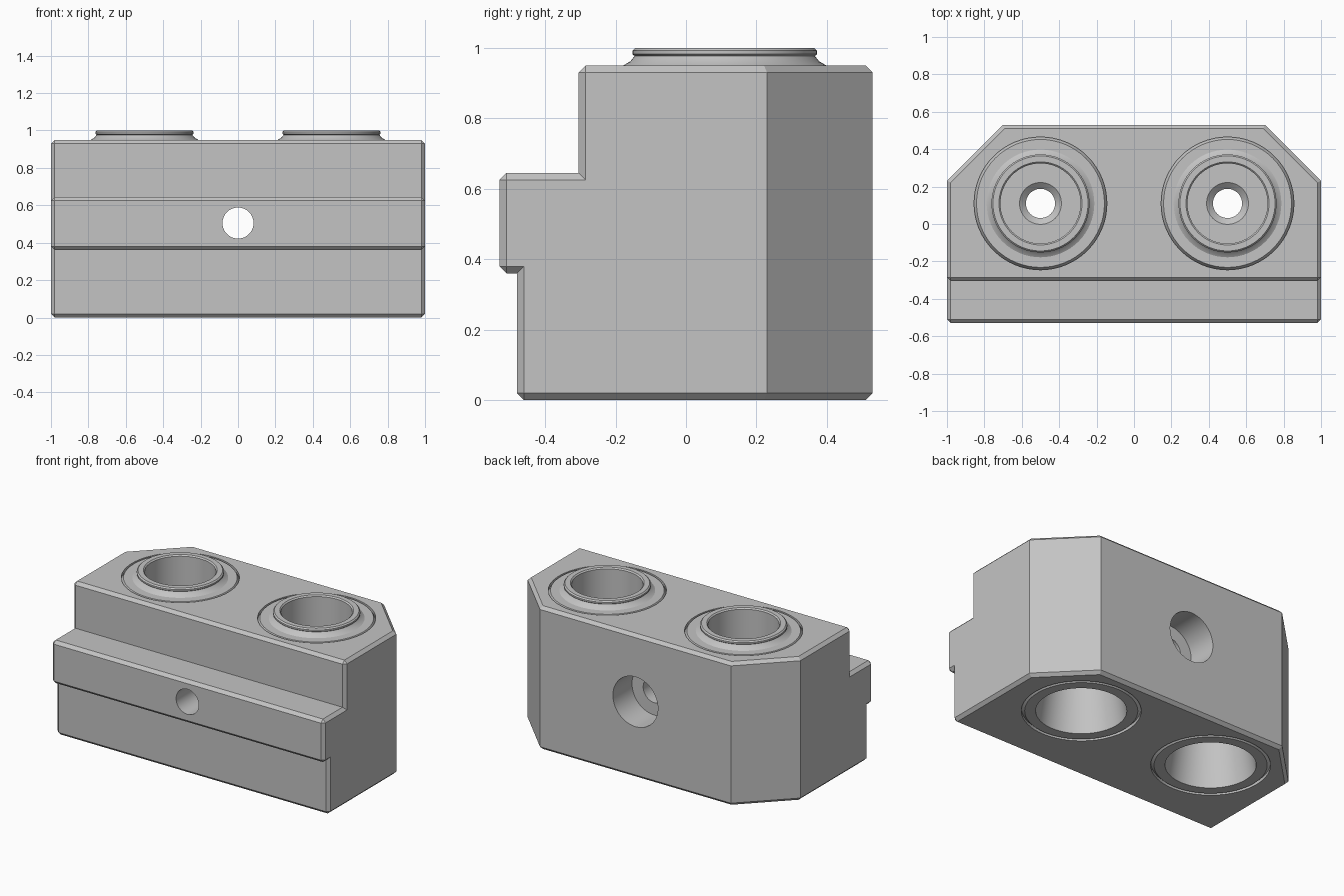
import bpy, bmesh, math
from mathutils import Vector, Matrix

cube = bpy.data.objects.get("Cube")
if cube:
    bpy.data.objects.remove(cube, do_unlink=True)

steel = bpy.data.materials.new("light grey steel")
steel.use_nodes = True
GREY = (0.55, 0.55, 0.55, 1)
steel.diffuse_color = GREY
steel.node_tree.nodes["Principled BSDF"].inputs["Base Color"].default_value = GREY

BORE_X, BORE_Y, SLEEVE_R = 0.5, 0.11, 0.355


def add_object(name, bm):
    bmesh.ops.recalc_face_normals(bm, faces=bm.faces)
    mesh = bpy.data.meshes.new(name)
    bm.to_mesh(mesh)
    bm.free()
    mesh.materials.append(steel)
    obj = bpy.data.objects.new(name, mesh)
    bpy.context.collection.objects.link(obj)
    return obj


def cylinder(name, radius, depth, matrix):
    bm = bmesh.new()
    bmesh.ops.create_cone(bm, cap_ends=True, segments=64, radius1=radius,
                          radius2=radius, depth=depth, matrix=matrix)
    obj = add_object(name, bm)
    obj.hide_render = True
    return obj


def smooth(obj):
    bpy.ops.object.select_all(action="DESELECT")
    obj.select_set(True)
    bpy.context.view_layer.objects.active = obj
    bpy.ops.object.shade_smooth_by_angle(angle=math.radians(25))


# Stepped side profile (y, z), extruded across the width
profile = [(-0.48, 0), (-0.48, 0.36), (-0.53, 0.36), (-0.53, 0.645),
           (-0.305, 0.645), (-0.305, 0.95), (0.53, 0.95), (0.53, 0)]
bm = bmesh.new()
face = bm.faces.new([bm.verts.new((-1, y, z)) for y, z in profile])
ext = bmesh.ops.extrude_face_region(bm, geom=[face])
bmesh.ops.translate(bm, vec=(2, 0, 0),
                    verts=[g for g in ext["geom"] if isinstance(g, bmesh.types.BMVert)])

# Angled back corners
for side in (-1, 1):
    cut = bmesh.ops.bisect_plane(bm, geom=bm.verts[:] + bm.edges[:] + bm.faces[:],
                                 plane_co=(side, 0.23, 0), plane_no=(side, 1, 0),
                                 clear_outer=True)
    rim = [g for g in cut["geom_cut"] if isinstance(g, bmesh.types.BMEdge)]
    bmesh.ops.edgeloop_fill(bm, edges=rim)
bmesh.ops.recalc_face_normals(bm, faces=bm.faces)


def is_chamfered(edge):
    """Outer edges, leaving the upright back corners sharp."""
    a, b = (v.co for v in edge.verts)
    upright_back = abs(a.z - b.z) > 0.5 and a.y > 0.1
    return edge.is_convex and edge.calc_face_angle(0) > 0.1 and not upright_back


bmesh.ops.bevel(bm, geom=[e for e in bm.edges if is_chamfered(e)], offset=0.02,
                offset_type="OFFSET", segments=1, affect="EDGES", clamp_overlap=True)
body = add_object("body_block", bm)

# Holes: two sleeve seats, a cross hole and its counterbore at the back
along_y = Matrix.Rotation(math.pi / 2, 4, "X")
cutters = [cylinder("seat_cutter", SLEEVE_R, 3, Matrix.Translation((s * BORE_X, BORE_Y, 0.5)))
           for s in (-1, 1)]
cutters.append(cylinder("cross_hole_cutter", 0.083, 3,
                        Matrix.Translation((0, 0, 0.505)) @ along_y))
cutters.append(cylinder("counterbore_cutter", 0.165, 0.4,
                        Matrix.Translation((0, 0.53, 0.505)) @ along_y))
for cutter in cutters:
    mod = body.modifiers.new(cutter.name, "BOOLEAN")
    mod.operation, mod.solver, mod.object = "DIFFERENCE", "EXACT", cutter
bpy.context.view_layer.update()
cut_mesh = bpy.data.meshes.new_from_object(
    body.evaluated_get(bpy.context.evaluated_depsgraph_get()))
body.modifiers.clear()
body.data = cut_mesh
for cutter in cutters:
    bpy.data.objects.remove(cutter, do_unlink=True)
smooth(body)

# Turned sleeves (radius, z): raised lip on top, tapered socket underneath
sleeve_profile = [
    (0.27, 0), (0.335, 0), (SLEEVE_R, 0.02), (SLEEVE_R, 0.93), (0.342, 0.95),
    (0.288, 0.95), (0.268, 0.962), (0.256, 0.977), (0.262, 0.982), (0.262, 0.992),
    (0.254, 1.0), (0.222, 1.0), (0.214, 0.992), (0.214, 0.55), (0.112, 0.55),
    (0.078, 0.52), (0.078, 0.45), (0.2, 0.45)]
for side, label in ((1, "left"), (-1, "right")):
    bm = bmesh.new()
    ring = [bm.verts.new((r, 0, z)) for r, z in sleeve_profile]
    edges = [bm.edges.new((ring[i - 1], ring[i])) for i in range(len(ring))]
    bmesh.ops.spin(bm, geom=ring + edges, cent=(0, 0, 0), axis=(0, 0, 1),
                   angle=2 * math.pi, steps=64)
    bmesh.ops.remove_doubles(bm, verts=bm.verts, dist=0.0005)
    bmesh.ops.translate(bm, verts=bm.verts, vec=Vector((side * BORE_X, BORE_Y, 0)))
    smooth(add_object(label + "_sleeve", bm))
